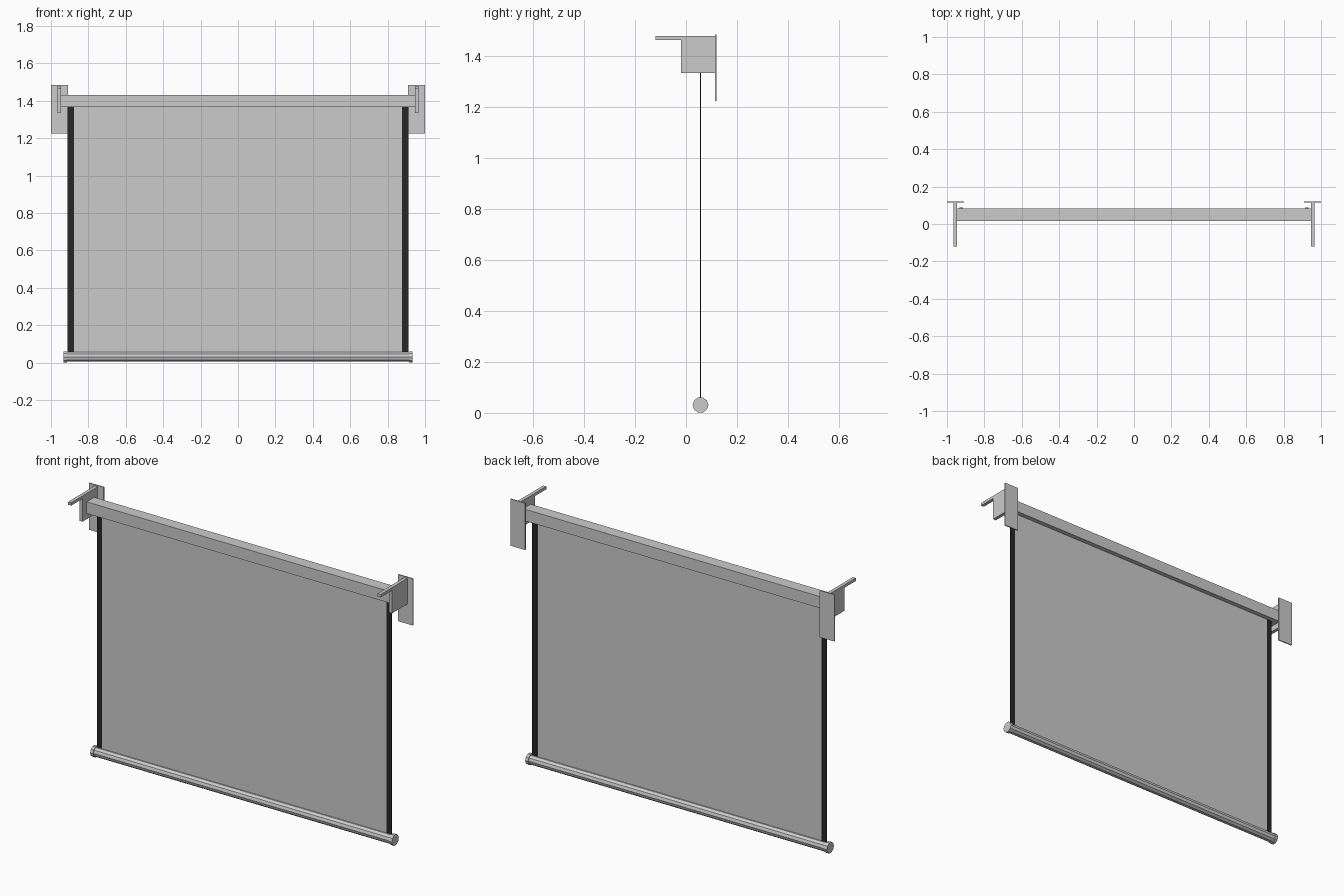
import bpy
from math import pi

if "Cube" in bpy.data.objects:
    bpy.data.objects.remove(bpy.data.objects["Cube"])


def box(name, x, y, z, mat=None):
    """Box from (min, max) ranges on each axis."""
    lo, hi = zip(x, y, z)
    bpy.ops.mesh.primitive_cube_add(size=1, location=[(a + b) / 2 for a, b in zip(lo, hi)])
    ob = bpy.context.object
    ob.name = name
    ob.scale = [b - a for a, b in zip(lo, hi)]
    bpy.ops.object.transform_apply(location=False, rotation=False, scale=True)
    if mat:
        ob.data.materials.append(mat)
    return ob


def rod(name, x0, x1, r):
    """Faceted rod along x, on the weight bar axis."""
    bpy.ops.mesh.primitive_cylinder_add(vertices=10, radius=r, depth=x1 - x0,
                                        location=((x0 + x1) / 2, SCREEN_Y, BAR_Z),
                                        rotation=(0, pi / 2, 0))
    bpy.context.object.name = name


SCREEN_Y = 0.057
BAR_Z = 0.031

black = bpy.data.materials.new("black_border")
black.diffuse_color = (0.02, 0.02, 0.02, 1)
black.use_nodes = True
black.node_tree.nodes["Principled BSDF"].inputs["Base Color"].default_value = black.diffuse_color

# Roller housing and hanging screen
box("housing", (-0.95, 0.95), (0.017, 0.084), (1.367, 1.432))
box("screen", (-0.88, 0.88), (SCREEN_Y - 0.001, SCREEN_Y + 0.001), (0.04, 1.38))

# Weight bar at the bottom
rod("weight_bar", -0.917, 0.917, 0.027)

for side, s in (("left", -1), ("right", 1)):
    def span(a, b):
        return tuple(sorted((s * a, s * b)))

    # Black screen border and bar end cap
    box(side + "_border", span(0.878, 0.911),
        (SCREEN_Y - 0.002, SCREEN_Y + 0.002), (0.04, 1.38), black)
    rod(side + "_end_cap", *span(0.914, 0.932), 0.031)

    # Wall plate, side bracket and forward arm
    box(side + "_wall_plate", span(0.91, 1.0), (0.114, 0.12), (1.225, 1.486))
    box(side + "_bracket", span(0.947, 0.966), (-0.02, 0.115), (1.335, 1.479))
    box(side + "_arm", span(0.947, 0.966), (-0.12, -0.02), (1.463, 1.479))
